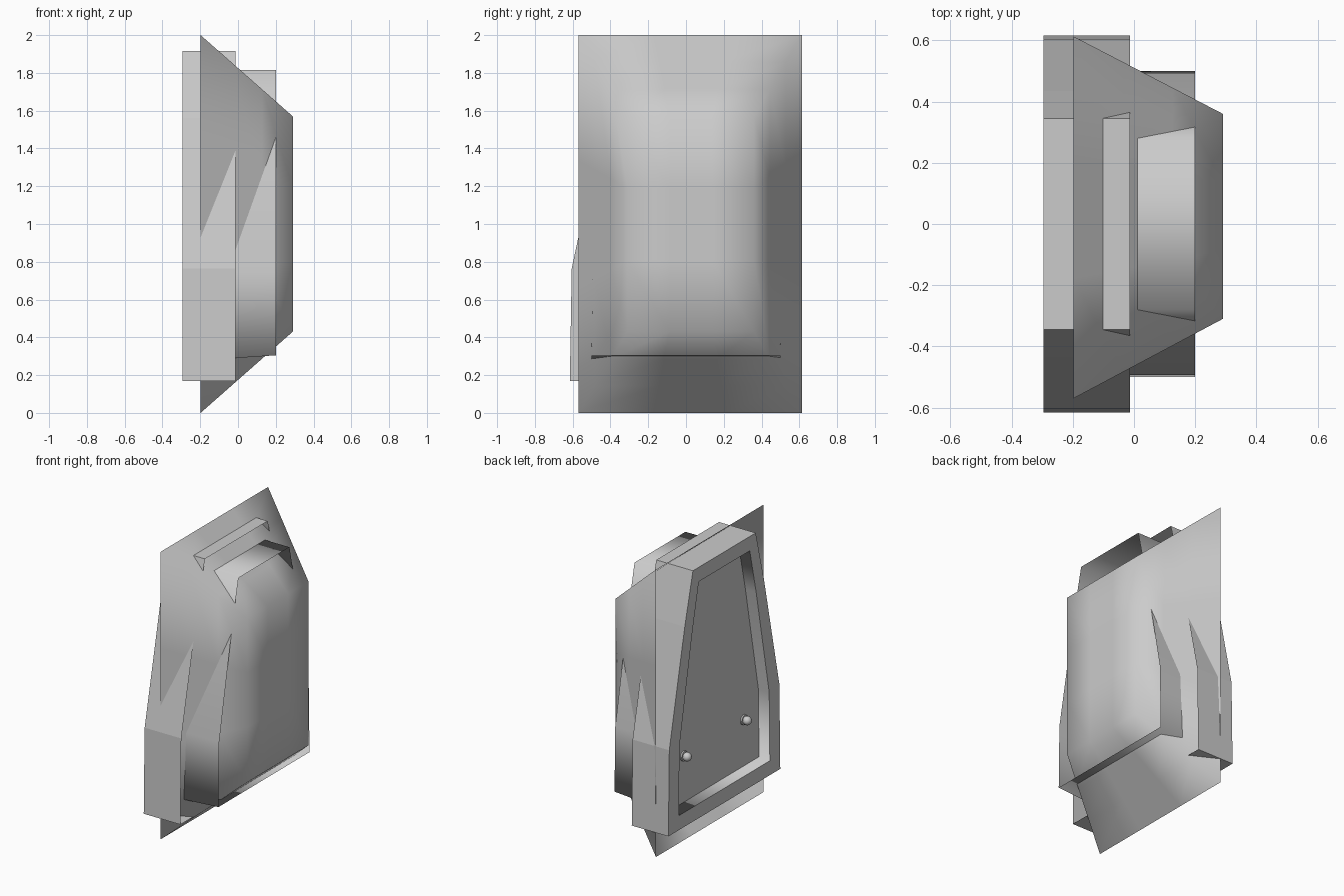
import bpy, bmesh
from math import pi

if "Cube" in bpy.data.objects:
    bpy.data.objects.remove(bpy.data.objects["Cube"])


def finish(name, bm):
    mesh = bpy.data.meshes.new(name)
    bm.to_mesh(mesh)
    bm.free()
    obj = bpy.data.objects.new(name, mesh)
    bpy.context.collection.objects.link(obj)
    return obj


def loft(bm, loops):
    """Bridge closed vertex loops; loops run +y bottom, up, over, and down -y."""
    rings = [[bm.verts.new(p) for p in loop] for loop in loops]
    faces = []
    for a, b in zip(rings, rings[1:]):
        n = len(a)
        faces.append([bm.faces.new((b[i], b[(i + 1) % n], a[(i + 1) % n], a[i])) for i in range(n)])
    return rings, faces


def arch(x, half):
    """Mirror a half profile of (y, z) points into a closed loop at depth x."""
    return [(x, y, z) for y, z in half] + [(x, -y, z) for y, z in reversed(half)]


def inner_half(x):
    # tunnel floor rises gently towards the rear
    floor = 0.305 + (x - 0.2) * 0.07
    return [(0.5, floor), (0.493, 0.75), (0.35, 1.5), (0.28, 1.815)]


# Tapered smooth cover, open on the door side
bm = bmesh.new()
rect = lambda x, y0, y1, z0, z1: [(x, y1, z0), (x, y1, z1), (x, y0, z1), (x, y0, z0)]
rings, _ = loft(bm, [rect(0.29, -0.31, 0.36, 0.43, 1.57), rect(-0.198, -0.57, 0.613, 0, 2)])
bm.faces.new(rings[0])
bmesh.ops.subdivide_edges(bm, edges=bm.edges[:], cuts=2, use_grid_fill=True)
for f in bm.faces:
    f.smooth = True
finish("tapered_cover", bm)

# Door surround: outer wall, front rim and inner tunnel, open at the rear
outer = [(0.615, 0.17), (0.605, 0.765), (0.435, 1.56), (0.345, 1.915)]
FRONT = -0.295
bm = bmesh.new()
_, bands = loft(bm, [arch(-0.013, outer), arch(FRONT, outer),
                     arch(FRONT, inner_half(FRONT)), arch(0.2, inner_half(0.2))])
for f in bands[2]:
    f.smooth = True
bmesh.ops.split_edges(bm, edges=[e for e in bm.edges if len({f.smooth for f in e.link_faces}) == 2])
finish("door_surround", bm)

# Two door leaves with sunken panels, and a knob on each
DOOR = -0.23
for side, label in ((1, "left"), (-1, "right")):
    bm = bmesh.new()
    pts = [(DOOR, side * y, z) for y, z in [(0, 0.27)] + inner_half(DOOR) + [(0, 1.815)]]
    face = bm.faces.new([bm.verts.new(p) for p in (pts[::-1] if side > 0 else pts)])
    face.normal_update()
    if face.normal.x > 0:
        face.normal_flip()
    bmesh.ops.inset_region(bm, faces=[face], thickness=0.027)
    bmesh.ops.inset_region(bm, faces=[face], thickness=0.006, depth=-0.018)
    finish(label + "_door_leaf", bm)

    bpy.ops.mesh.primitive_uv_sphere_add(segments=16, ring_count=8, radius=0.03,
                                         location=(DOOR - 0.01, side * 0.33, 0.6))
    knob = bpy.context.object
    knob.name = label + "_door_knob"
    bpy.ops.object.shade_smooth()
    bpy.ops.mesh.primitive_cylinder_add(vertices=16, radius=0.035, depth=0.012,
                                        location=(DOOR + 0.014, side * 0.33, 0.6),
                                        rotation=(0, pi / 2, 0))
    bpy.context.object.name = label + "_knob_plate"
    bpy.ops.object.shade_smooth_by_angle()
